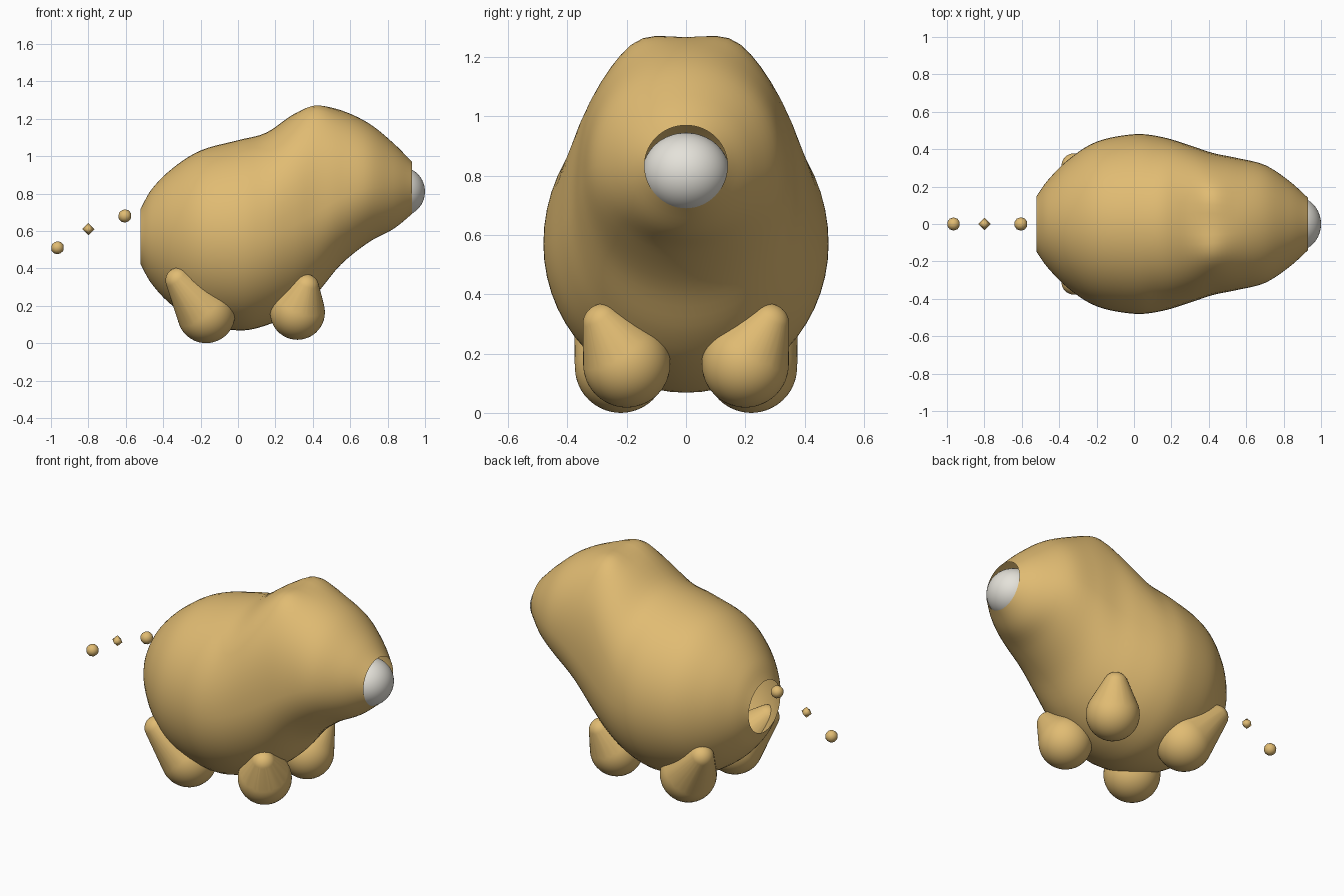
import bpy, bmesh, math
from mathutils import Vector

cube = bpy.data.objects.get("Cube")
if cube:
    bpy.data.objects.remove(cube, do_unlink=True)


def make_material(name, color):
    mat = bpy.data.materials.new(name)
    mat.use_nodes = True
    mat.diffuse_color = color
    mat.node_tree.nodes["Principled BSDF"].inputs["Base Color"].default_value = color
    return mat


tan = make_material("tan_fur", (0.75, 0.50, 0.17, 1))
white = make_material("warm_white", (0.78, 0.76, 0.70, 1))


def finish(bm, name, mat):
    """Turn a bmesh into a smooth shaded object."""
    bmesh.ops.recalc_face_normals(bm, faces=bm.faces)
    for face in bm.faces:
        face.smooth = True
    mesh = bpy.data.meshes.new(name)
    bm.to_mesh(mesh)
    bm.free()
    mesh.materials.append(mat)
    obj = bpy.data.objects.new(name, mesh)
    bpy.context.collection.objects.link(obj)
    return obj


def catmull(a, b, c, d, t):
    return 0.5 * (2 * b + (c - a) * t + (2 * a - 5 * b + 4 * c - d) * t * t
                  + (3 * b - a - 3 * c + d) * t ** 3)


def smooth_rows(rows, steps):
    """Interpolate a list of stations with a smooth spline."""
    rows = [Vector(r) for r in rows]
    padded = [2 * rows[0] - rows[1]] + rows + [2 * rows[-1] - rows[-2]]
    result = []
    for i in range(len(rows) - 1):
        result += [catmull(*padded[i:i + 4], s / steps) for s in range(steps)]
    return result + [rows[-1]]


def bell(distance, width):
    return math.exp(-0.5 * (distance / width) ** 2)


# Body and head: one open shell lofted along x (x, top, bottom, half width)
stations = [
    (-0.52, 0.72, 0.42, 0.15),
    (-0.46, 0.825, 0.315, 0.235),
    (-0.35, 0.935, 0.2, 0.345),
    (-0.2, 1.03, 0.11, 0.44),
    (0, 1.085, 0.068, 0.48),
    (0.15, 1.125, 0.095, 0.465),
    (0.3, 1.225, 0.165, 0.42),
    (0.42, 1.265, 0.265, 0.38),
    (0.55, 1.245, 0.42, 0.353),
    (0.7, 1.175, 0.54, 0.315),
    (0.83, 1.07, 0.61, 0.23),
    (0.93, 0.97, 0.69, 0.14),
]


def build_body(segments=56):
    bm = bmesh.new()
    rings = []
    for x, top, bottom, half in smooth_rows(stations, 5):
        blend = min(max((x - 0.1) / 0.65, 0), 1)
        mid = 0.57 + 0.265 * blend * blend * (3 - 2 * blend)
        power = 2 + 0.3 * bell(x - 0.42, 0.15)
        ring = []
        for k in range(segments):
            angle = math.tau * k / segments
            c, s = math.cos(angle), math.sin(angle)
            n = power if s > 0 else 2
            y = math.copysign(half * abs(c) ** (2 / n), c)
            if s > 0:
                z = mid + (top - mid) * s ** (2 / n)
                # Soft ear bumps on the crown
                z += 0.03 * s * bell(x - 0.41, 0.07) * bell(abs(y) - 0.17, 0.07)
            else:
                z = mid - (mid - bottom) * abs(s)
            ring.append(bm.verts.new((x, y, z)))
        rings.append(ring)
    for a, b in zip(rings, rings[1:]):
        for k in range(segments):
            j = (k + 1) % segments
            bm.faces.new((a[k], a[j], b[j], b[k]))
    return finish(bm, "body", tan)


def add_ball(bm, center, radius, detail=4):
    made = bmesh.ops.create_icosphere(bm, subdivisions=detail, radius=radius)
    bmesh.ops.translate(bm, verts=made["verts"], vec=center)


def build_leg(name, side, foot, foot_radius, hip, hip_radius):
    """Teardrop leg: the hull around a foot ball and a smaller hip ball."""
    bm = bmesh.new()
    for (x, y, z), radius in ((foot, foot_radius), (hip, hip_radius)):
        add_ball(bm, (x, side * y, z), radius)
    hull = bmesh.ops.convex_hull(bm, input=bm.verts)
    inside = [v for v in hull["geom_interior"] if isinstance(v, bmesh.types.BMVert)]
    bmesh.ops.delete(bm, geom=inside, context="VERTS")
    return finish(bm, name, tan)


build_body()

# Legs
for label, side in (("left", 1), ("right", -1)):
    build_leg("front_leg_" + label, side,
              (0.318, 0.2, 0.165), 0.147, (0.365, 0.28, 0.3), 0.068)
    build_leg("rear_leg_" + label, side,
              (-0.17, 0.22, 0.155), 0.155, (-0.32, 0.31, 0.335), 0.068)

# Nose ball set in the snout opening
bm = bmesh.new()
add_ball(bm, (0, 0, 0), 1)
bmesh.ops.scale(bm, verts=bm.verts, vec=(0.137, 0.147, 0.135))
bmesh.ops.translate(bm, verts=bm.verts, vec=(0.863, 0, 0.81))
finish(bm, "nose", white)

# Tail: three loose beads
beads = ((-0.605, 0.68, 0.036, 2), (-0.8, 0.61, 0.033, 0), (-0.965, 0.51, 0.035, 2))
for number, (x, z, radius, detail) in enumerate(beads, 1):
    bm = bmesh.new()
    if detail:
        add_ball(bm, (x, 0, z), radius, detail)
    else:
        # Middle bead is a small octahedron
        for axis in range(3):
            for sign in (radius, -radius):
                point = Vector((x, 0, z))
                point[axis] += sign
                bm.verts.new(point)
        bmesh.ops.convex_hull(bm, input=bm.verts)
    finish(bm, f"tail_bead_{number}", tan)
